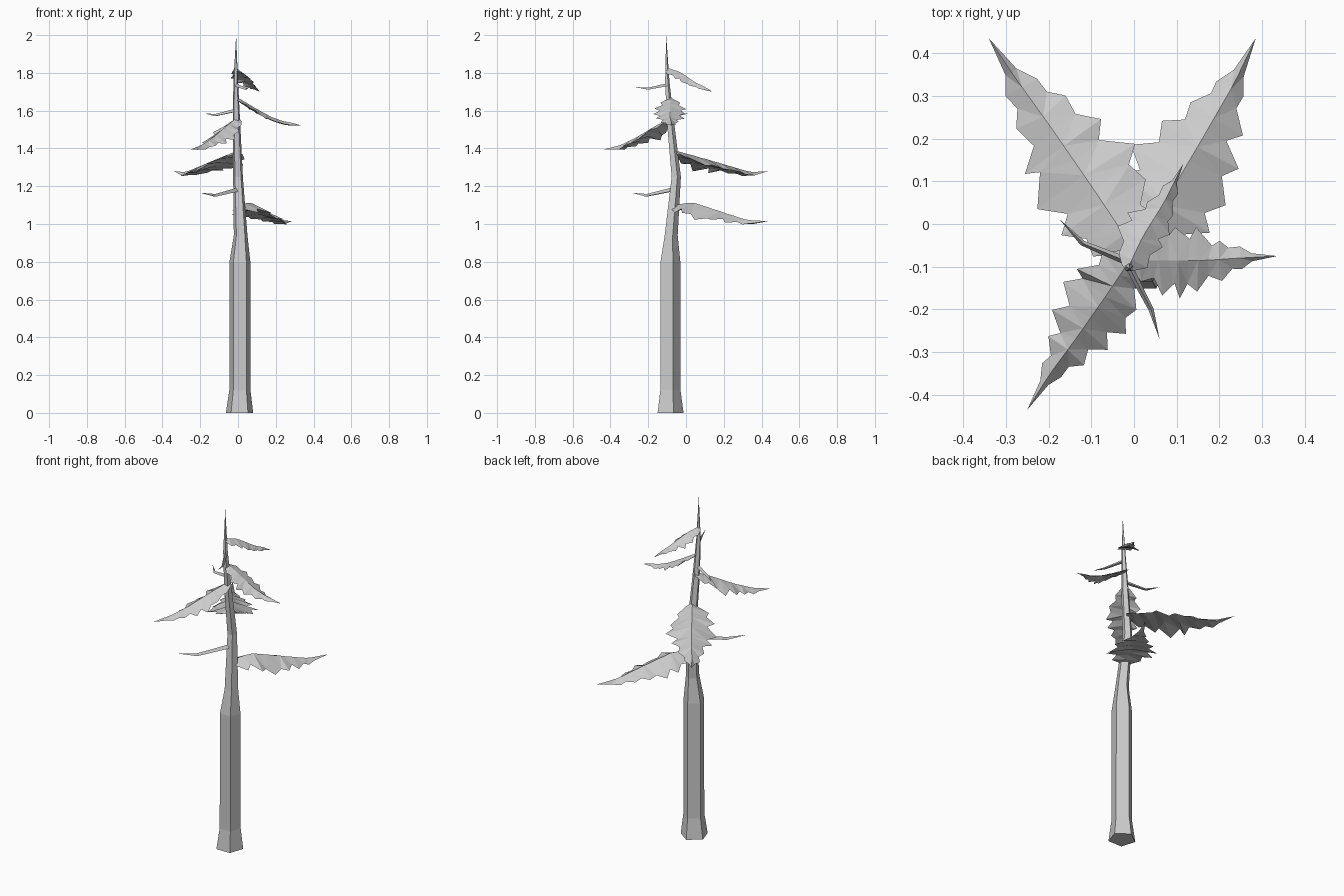
import bpy
import bmesh
import math
import random
from mathutils import Vector

random.seed(4)

old = bpy.data.objects.get("Cube")
if old:
    bpy.data.objects.remove(old, do_unlink=True)

grey = bpy.data.materials.new("plain grey")
grey.use_nodes = True
colour = (0.6, 0.6, 0.6, 1)
grey.diffuse_color = colour
grey.node_tree.nodes["Principled BSDF"].inputs["Base Color"].default_value = colour


def finish(bm, name):
    bmesh.ops.recalc_face_normals(bm, faces=bm.faces)
    mesh = bpy.data.meshes.new(name)
    bm.to_mesh(mesh)
    bm.free()
    mesh.materials.append(grey)
    obj = bpy.data.objects.new(name, mesh)
    bpy.context.collection.objects.link(obj)
    return obj


def skin(bm, rings, tip):
    """Bridge equal rings of vertices, cap the start and close on a tip."""
    n = len(rings[0])
    for a, b in zip(rings, rings[1:]):
        for i in range(n):
            j = (i + 1) % n
            bm.faces.new((a[i], a[j], b[j], b[i]))
    bm.faces.new(rings[0])
    end = bm.verts.new(tip)
    for i in range(n):
        bm.faces.new((rings[-1][i], rings[-1][(i + 1) % n], end))


def along(path, t):
    """Point at fraction t of a polyline's length."""
    lengths = [(b - a).length for a, b in zip(path, path[1:])]
    d = t * sum(lengths)
    for a, b, l in zip(path, path[1:], lengths):
        if d <= l:
            return a.lerp(b, d / l)
        d -= l
    return path[-1].copy()


def trunk(sections, tip):
    bm = bmesh.new()
    rings = []
    for x, y, z, r in sections:
        angles = [math.radians(90 + 72 * i) for i in range(5)]
        rings.append([bm.verts.new((x + r * math.cos(a), y + r * math.sin(a), z)) for a in angles])
    skin(bm, rings, tip)
    finish(bm, "trunk")


def twig(name, points, radius):
    """Tapering three-sided stick along a path."""
    path = [Vector(p) for p in points]
    bm = bmesh.new()
    rings = []
    for i, p in enumerate(path[:-1]):
        d = (path[i + 1] - p).normalized()
        side = d.cross(Vector((0, 0, 1))).normalized()
        up = side.cross(d)
        r = radius * (1 - 0.6 * i / (len(path) - 1))
        ring = []
        for k in range(3):
            a = math.radians(90 + 120 * k)
            ring.append(bm.verts.new(p + (side * math.cos(a) + up * math.sin(a)) * r))
        rings.append(ring)
    skin(bm, rings, path[-1])
    finish(bm, name)


# Relative half width of a bough from root to spike
OUTLINE = [(0, 0.35), (0.12, 0.75), (0.28, 1), (0.45, 0.88), (0.62, 0.55), (0.76, 0.3), (0.86, 0.13), (1, 0)]


def outline(t):
    for (a, u), (b, v) in zip(OUTLINE, OUTLINE[1:]):
        if t <= b:
            return u + (v - u) * (t - a) / (b - a)
    return 0


def bough(name, points, width, droop, teeth=6):
    """Drooping ragged needle sheet ending in a thin spike."""
    path = [Vector(p) for p in points]
    d = (path[-1] - path[0])
    d.z = 0
    d.normalize()
    side = Vector((d.y, -d.x, 0))
    bm = bmesh.new()
    rings = []
    rows = teeth * 2
    for i in range(rows + 1):
        t = 0.84 * i / rows
        mid = along(path, t)
        tooth = i % 2 == 1
        half = width * outline(t) * (1.12 if tooth else 0.72)
        edge = []
        for s in (1, -1):
            w = half * random.uniform(0.88, 1.1)
            forward = random.uniform(-0.1, 0.2) * width * outline(t)
            drop = w * droop * random.uniform(0.8, 1.4) + 0.004
            edge.append(mid + side * s * w + d * forward - Vector((0, 0, drop)))
        ridge = mid + Vector((0, 0, 0.008 + 0.03 * half))
        belly = mid - Vector((0, 0, 0.008 + half * droop * 0.5))
        rings.append([bm.verts.new(p) for p in (ridge, edge[0], belly, edge[1])])
    skin(bm, rings, path[-1])
    bmesh.ops.triangulate(bm, faces=bm.faces)
    finish(bm, name)


trunk([(0.008, -0.089, 0, 0.076), (0.01, -0.088, 0.12, 0.059), (0.01, -0.088, 0.8, 0.058),
       (0.014, -0.082, 0.94, 0.038), (0, -0.054, 1.25, 0.027), (-0.008, -0.083, 1.53, 0.021),
       (-0.012, -0.1, 1.75, 0.013)], (-0.01, -0.105, 2))

# Needle boughs, lowest first
bough("lower_back_left_bough", [(0.01, -0.06, 1.09), (0.06, 0.03, 1.105), (0.16, 0.2, 1.05),
      (0.235, 0.33, 1.01), (0.285, 0.435, 1.015)], 0.12, 0.3)
bough("back_right_bough", [(0, -0.06, 1.38), (-0.08, 0.06, 1.345), (-0.19, 0.22, 1.3),
      (-0.28, 0.345, 1.265), (-0.34, 0.435, 1.28)], 0.128, 0.25)
bough("front_right_bough", [(0, -0.07, 1.56), (-0.06, -0.16, 1.51), (-0.13, -0.26, 1.45),
      (-0.2, -0.355, 1.405), (-0.25, -0.435, 1.395)], 0.088, 0.35)
bough("left_bough", [(-0.01, -0.085, 1.665), (0.08, -0.085, 1.61), (0.17, -0.085, 1.56),
      (0.24, -0.08, 1.535), (0.335, -0.075, 1.522)], 0.08, 0.1)
bough("top_bough", [(-0.015, -0.105, 1.82), (0.02, -0.03, 1.795), (0.07, 0.05, 1.74),
      (0.115, 0.14, 1.7)], 0.055, 0.35, 5)

# Bare twigs
twig("lower_twig", [(0, -0.07, 1.18), (-0.12, -0.21, 1.15), (-0.2, -0.285, 1.165)], 0.013)
twig("middle_twig", [(-0.01, -0.09, 1.6), (-0.12, -0.045, 1.575), (-0.175, 0.012, 1.585)], 0.011)
twig("upper_twig", [(-0.012, -0.1, 1.735), (0.04, -0.2, 1.715), (0.06, -0.27, 1.725)], 0.01)
